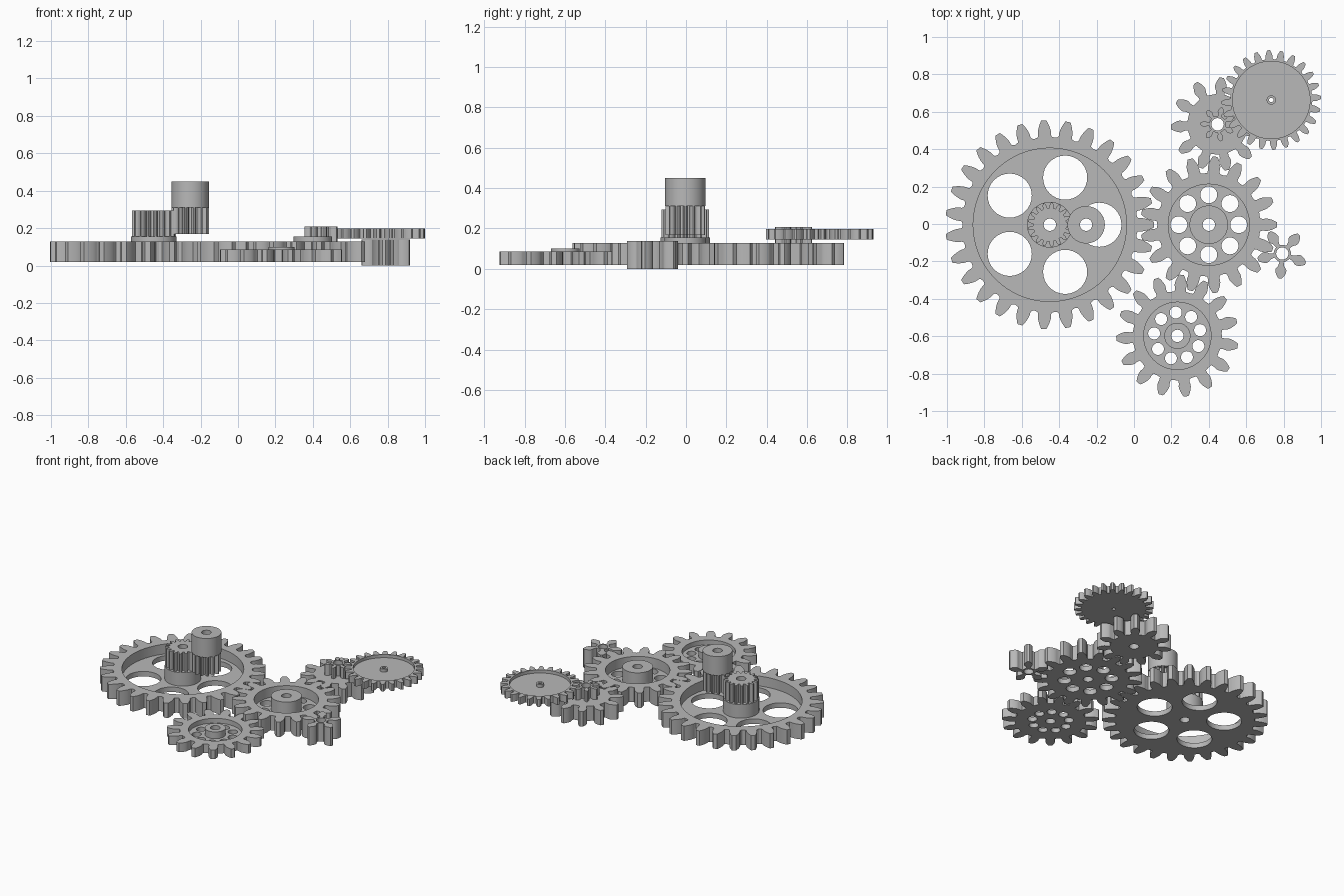
import bpy, bmesh, math
from math import pi, cos, sin, tan, acos, radians

cube = bpy.data.objects.get("Cube")
if cube:
    bpy.data.objects.remove(cube, do_unlink=True)

GREY = 0.48
metal = bpy.data.materials.new("plain grey")
metal.use_nodes = True
metal.diffuse_color = (GREY, GREY, GREY, 1)
metal.node_tree.nodes["Principled BSDF"].inputs["Base Color"].default_value = (GREY, GREY, GREY, 1)


def circle(r, n=48, cx=0, cy=0):
    return [(cx + r * cos(2 * pi * i / n), cy + r * sin(2 * pi * i / n)) for i in range(n)]


def teeth_outline(n, module, phase):
    """Involute gear outline with n teeth, one tooth pointing at phase degrees."""
    pitch = n * module / 2
    base = pitch * cos(radians(20))
    tip, root = pitch + module, pitch - 1.28 * module
    inv = lambda a: tan(a) - a
    at_base = pi / (2 * n) + inv(radians(20))
    undercut = 0.4 * max(0, 17 - n) / 12
    flank = []
    # root and fillet, narrowed on gears with few teeth
    start = max(base, root)
    if root < base:
        flank.append((root, at_base * (1.12 - undercut)))
        flank.append(((root + base) / 2, at_base * (1 - undercut * 0.7)))
    for i in range(7):
        r = start + (tip - start) * i / 6
        half = at_base - inv(acos(min(1, base / r)))
        flank.append((r, max(half, 0.012)))
    points = []
    for k in range(n):
        mid = radians(phase) + 2 * pi * k / n
        polar = [(r, mid - a) for r, a in flank]
        polar += [(r, mid + a) for r, a in reversed(flank)]
        polar.append((root * 0.99, mid + pi / n))
        points += [(r * cos(a), r * sin(a)) for r, a in polar]
    return points


def build(name, center, caps, walls):
    """Caps are flat regions (loops, z); walls are (loop, low z, high z)."""
    bm = bmesh.new()
    for loops, z in caps:
        edges = []
        for loop in loops:
            vs = [bm.verts.new((x, y, z)) for x, y in loop]
            edges += [bm.edges.new((vs[i - 1], vs[i])) for i in range(len(vs))]
        bmesh.ops.triangle_fill(bm, use_beauty=True, edges=edges, normal=(0, 0, 1))
    for loop, low, high in walls:
        a = [bm.verts.new((x, y, low)) for x, y in loop]
        b = [bm.verts.new((x, y, high)) for x, y in loop]
        for i in range(len(loop)):
            bm.faces.new((a[i - 1], a[i], b[i], b[i - 1]))
    bmesh.ops.remove_doubles(bm, verts=bm.verts, dist=0.00005)
    bmesh.ops.recalc_face_normals(bm, faces=bm.faces)
    mesh = bpy.data.meshes.new(name)
    bm.to_mesh(mesh)
    bm.free()
    mesh.materials.append(metal)
    obj = bpy.data.objects.new(name, mesh)
    obj.location = (center[0], center[1], 0)
    bpy.context.collection.objects.link(obj)
    bpy.ops.object.select_all(action='DESELECT')
    obj.select_set(True)
    bpy.context.view_layer.objects.active = obj
    bpy.ops.object.shade_smooth_by_angle(angle=radians(25))
    return obj


def solid(name, center, outline, bore, low, high):
    """Plain prism with a shaft bore."""
    hole = circle(bore, 24)
    return build(name, center, [([outline, hole], low), ([outline, hole], high)],
                 [(outline, low, high), (hole, low, high)])


def dished(name, center, outline, bore, low, high, floor, ring, hub, hub_top, holes=()):
    """Gear with a recessed web, a raised hub and round lightening holes."""
    rim, boss, shaft = circle(ring, 64), circle(hub), circle(bore, 24)
    cut = []
    if holes:
        count, dist, radius, phase = holes
        for k in range(count):
            a = radians(phase) + 2 * pi * k / count
            cut.append(circle(radius, 32, dist * cos(a), dist * sin(a)))
    caps = [([outline, shaft] + cut, low), ([outline, rim], high),
            ([rim, boss] + cut, floor), ([boss, shaft], hub_top)]
    walls = [(outline, low, high), (rim, floor, high), (boss, floor, hub_top), (shaft, low, hub_top)]
    walls += [(c, low, floor) for c in cut]
    return build(name, center, caps, walls)


COARSE, FINE, MEDIUM = 0.0385, 0.0125, 0.0205
BORE = 0.033
LOW, HIGH = 0.018, 0.128

# Large wheel with its pinion, driven by the motor
wheel = (-0.45, -0.004)
dished("large_wheel", wheel, teeth_outline(27, COARSE, 0), BORE, LOW, HIGH, 0.055,
       0.41, 0.122, 0.155, (5, 0.265, 0.118, 0))
solid("wheel_pinion", wheel, teeth_outline(17, FINE, 0), BORE, 0.155, 0.293)
motor = (-0.256, -0.004)
solid("motor_pinion", motor, teeth_outline(14, FINE, 0), BORE, 0.168, 0.31)
solid("motor_body", motor, circle(0.1, 64), BORE, 0.31, 0.45)

# Middle gear
dished("middle_gear", (0.4, -0.004), teeth_outline(17, COARSE, 0), BORE, LOW, HIGH, 0.055,
       0.217, 0.103, 0.155, (8, 0.16, 0.045, 0))

# Front gear, thinner than the others
dished("front_gear", (0.232, -0.598), teeth_outline(15, COARSE, 86.3), BORE, LOW, 0.085, 0.05,
       0.18, 0.07, 0.1, (9, 0.125, 0.032, 14))

# Five-tooth side pinion
solid("side_pinion", (0.793, -0.158), teeth_outline(5, COARSE, 49), BORE, 0, 0.138)

# Back gear with its small pinion
back = (0.447, 0.533)
solid("back_gear", back, teeth_outline(11, COARSE, 281.5), BORE, LOW, HIGH)
solid("back_pinion", back, teeth_outline(7, MEDIUM, 24.4), BORE, HIGH, 0.208)

# Thin raised gear at the back corner
dished("thin_gear", (0.734, 0.663), teeth_outline(24, MEDIUM, 3), 0.012, 0.145, 0.198, 0.175,
       0.207, 0.025, 0.198)
